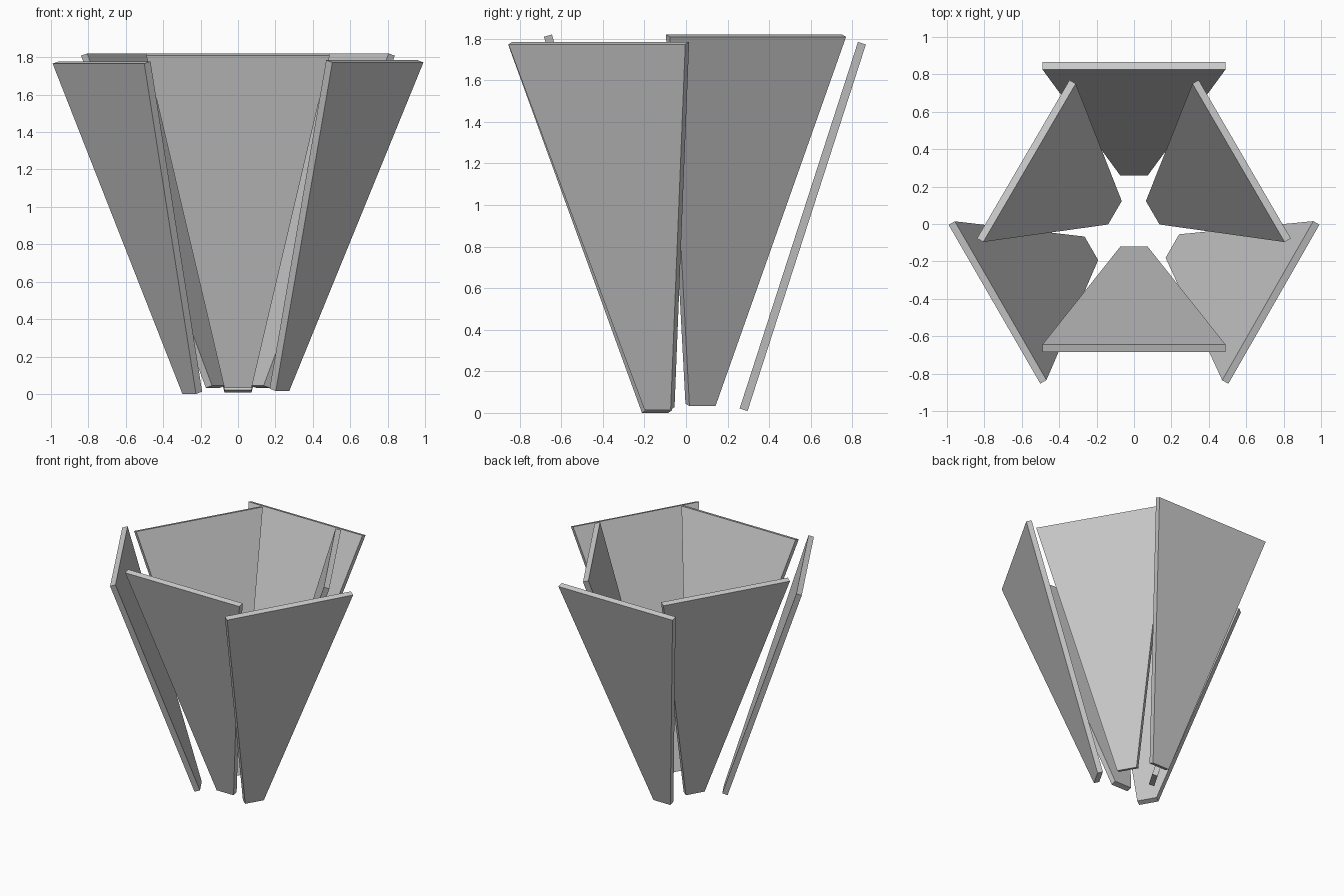
import bpy
import bmesh
from mathutils import Vector

cube = bpy.data.objects.get("Cube")
if cube:
    bpy.data.objects.remove(cube, do_unlink=True)

# Plain grey for every panel
grey = bpy.data.materials.new("plain_grey")
grey.use_nodes = True
colour = (0.6, 0.6, 0.6, 1.0)
grey.diffuse_color = colour
grey.node_tree.nodes["Principled BSDF"].inputs["Base Color"].default_value = colour

TOP_WIDTH, BOTTOM_WIDTH, THICKNESS = 0.98, 0.145, 0.04


def panel(name, top, bottom):
    """Tapered slab; top and bottom are the midpoints of its inner edges."""
    top, bottom = Vector(top), Vector(bottom)
    up = (top - bottom).normalized()
    side = up.cross(Vector((0, 0, 1))).normalized()
    outward = side.cross(up).normalized()
    if outward.z > 0:
        outward.negate()
    bm = bmesh.new()
    inner = [bm.verts.new(mid + side * s * width / 2)
             for mid, width, s in ((bottom, BOTTOM_WIDTH, -1), (bottom, BOTTOM_WIDTH, 1),
                                   (top, TOP_WIDTH, 1), (top, TOP_WIDTH, -1))]
    face = bm.faces.new(inner)
    extruded = bmesh.ops.extrude_face_region(bm, geom=[face], use_keep_orig=True)
    moved = [v for v in extruded["geom"] if isinstance(v, bmesh.types.BMVert)]
    bmesh.ops.translate(bm, verts=moved, vec=outward * THICKNESS)
    bmesh.ops.recalc_face_normals(bm, faces=bm.faces)
    mesh = bpy.data.meshes.new(name)
    bm.to_mesh(mesh)
    bm.free()
    mesh.materials.append(grey)
    obj = bpy.data.objects.new(name, mesh)
    bpy.context.collection.objects.link(obj)


# Six leaning panels arranged as an open funnel
panel("front_panel", (0, -0.645, 1.82), (0, -0.12, 0.043))
panel("back_panel", (0, 0.827, 1.784), (0, 0.258, 0.021))
panel("front_right_panel", (-0.713, -0.41, 1.778), (-0.228, -0.13, 0.012))
panel("front_left_panel", (0.715, -0.41, 1.785), (0.205, -0.118, 0.028))
panel("back_right_panel", (-0.559, 0.327, 1.82), (-0.102, 0.06, 0.044))
panel("back_left_panel", (0.559, 0.327, 1.82), (0.1, 0.06, 0.044))
